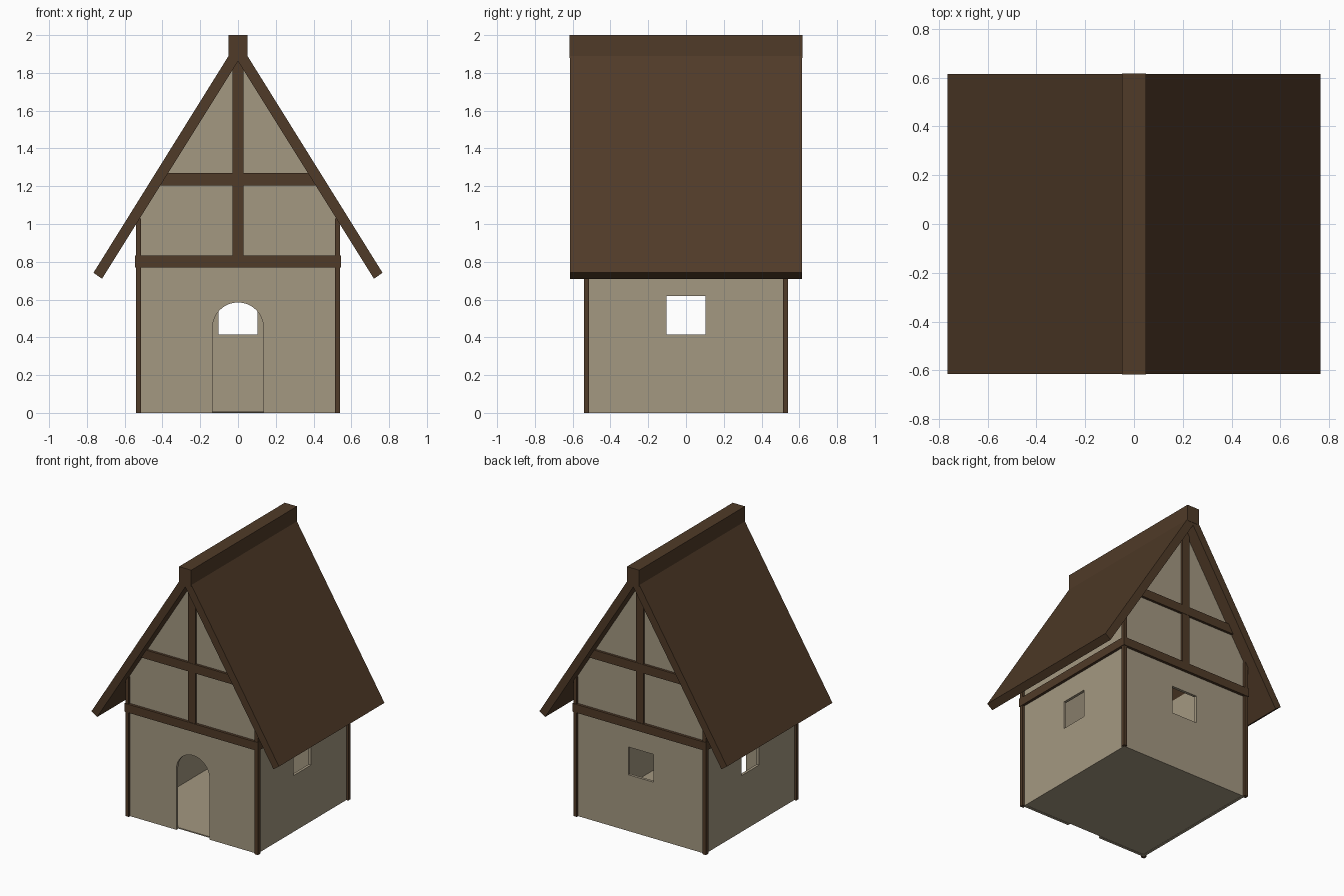
import bpy, bmesh, math

if "Cube" in bpy.data.objects:
    bpy.data.objects.remove(bpy.data.objects["Cube"])


def material(name, rgb):
    m = bpy.data.materials.new(name)
    m.diffuse_color = (*rgb, 1)
    m.use_nodes = True
    m.node_tree.nodes["Principled BSDF"].inputs["Base Color"].default_value = m.diffuse_color
    return m


WOOD = material("dark_timber", (0.080, 0.043, 0.021))
PLASTER = material("beige_plaster", (0.371, 0.314, 0.220))

SLOPE = 1.6      # roof pitch, rise over run
INNER = 1.862    # height where the two roof undersides meet
WALL, ROOM, TRIM = 0.525, 0.505, 0.545


def under(x, lift=0.0):
    """Point on the roof underside at x."""
    return (x, INNER - SLOPE * abs(x) + lift)


def prism(name, profile, y0, y1, mat):
    """Extrude an x-z profile from y0 to y1."""
    bm = bmesh.new()
    face = bm.faces.new([bm.verts.new((x, y0, z)) for x, z in profile])
    ext = bmesh.ops.extrude_face_region(bm, geom=[face])
    moved = [v for v in ext["geom"] if isinstance(v, bmesh.types.BMVert)]
    bmesh.ops.translate(bm, verts=moved, vec=(0, y1 - y0, 0))
    bmesh.ops.recalc_face_normals(bm, faces=bm.faces)
    me = bpy.data.meshes.new(name)
    bm.to_mesh(me)
    bm.free()
    me.materials.append(mat)
    ob = bpy.data.objects.new(name, me)
    bpy.context.collection.objects.link(ob)
    return ob


def box(name, x0, x1, y0, y1, z0, z1, mat):
    return prism(name, [(x0, z0), (x1, z0), (x1, z1), (x0, z1)], y0, y1, mat)


def mirror(ob, x=False, y=False):
    m = ob.modifiers.new("mirror", "MIRROR")
    m.use_axis = (x, y, False)


def cut(ob, cutter):
    m = ob.modifiers.new("cut", "BOOLEAN")
    m.operation, m.solver, m.object = "DIFFERENCE", "EXACT", cutter
    cutter.hide_render = True
    cutter.hide_set(True)


# hollow gabled walls
walls = prism("walls", [(-WALL, 0), (WALL, 0), under(WALL, .01), under(0, .01), under(-WALL, .01)],
              -WALL, WALL, PLASTER)
cut(walls, prism("room_cutter", [(-ROOM, -.1), (ROOM, -.1), under(ROOM, .1), under(0, .1), under(-ROOM, .1)],
                 -ROOM, ROOM, PLASTER))

# arched doorway and three windows
arch = [(.135 * math.cos(math.pi * i / 16), .45 + .135 * math.sin(math.pi * i / 16)) for i in range(17)]
cut(walls, prism("door_cutter", [(-.135, -.1), (.135, -.1)] + arch, -.7, -.4, PLASTER))
cut(walls, box("back_window_cutter", -.103, .103, .4, .7, .415, .62, PLASTER))
cut(walls, box("side_window_cutter", -.7, .7, -.103, .103, .415, .62, PLASTER))

# floor
box("floor", -ROOM, ROOM, -ROOM, ROOM, .002, .01, PLASTER)

# roof slopes and ridge
roof = prism("roof_slope", [(0, 1.97), (.765, .742), (.72, .71), (0, INNER)], -.615, .615, WOOD)
mirror(roof, x=True)
box("ridge_beam", -.05, .05, -.617, .617, 1.88, 2.0, WOOD)

# corner posts
post = box("corner_posts", .513, .541, .513, .541, 0, 1.03, WOOD)
mirror(post, x=True, y=True)

# ring of beams at wall-top height
tie = box("gable_tie_beams", -TRIM, TRIM, .515, TRIM, .77, .832, WOOD)
mirror(tie, y=True)
side = box("side_beams", .515, TRIM, -.514, .514, .77, .832, WOOD)
mirror(side, x=True)

# gable timbers
king = box("king_posts", -.03, .03, .515, .541, .832, 1.86, WOOD)
mirror(king, y=True)
collar = prism("collar_beams", [(-.42, 1.205), (.42, 1.205), (.38, 1.27), (-.38, 1.27)], .515, .543, WOOD)
mirror(collar, y=True)
